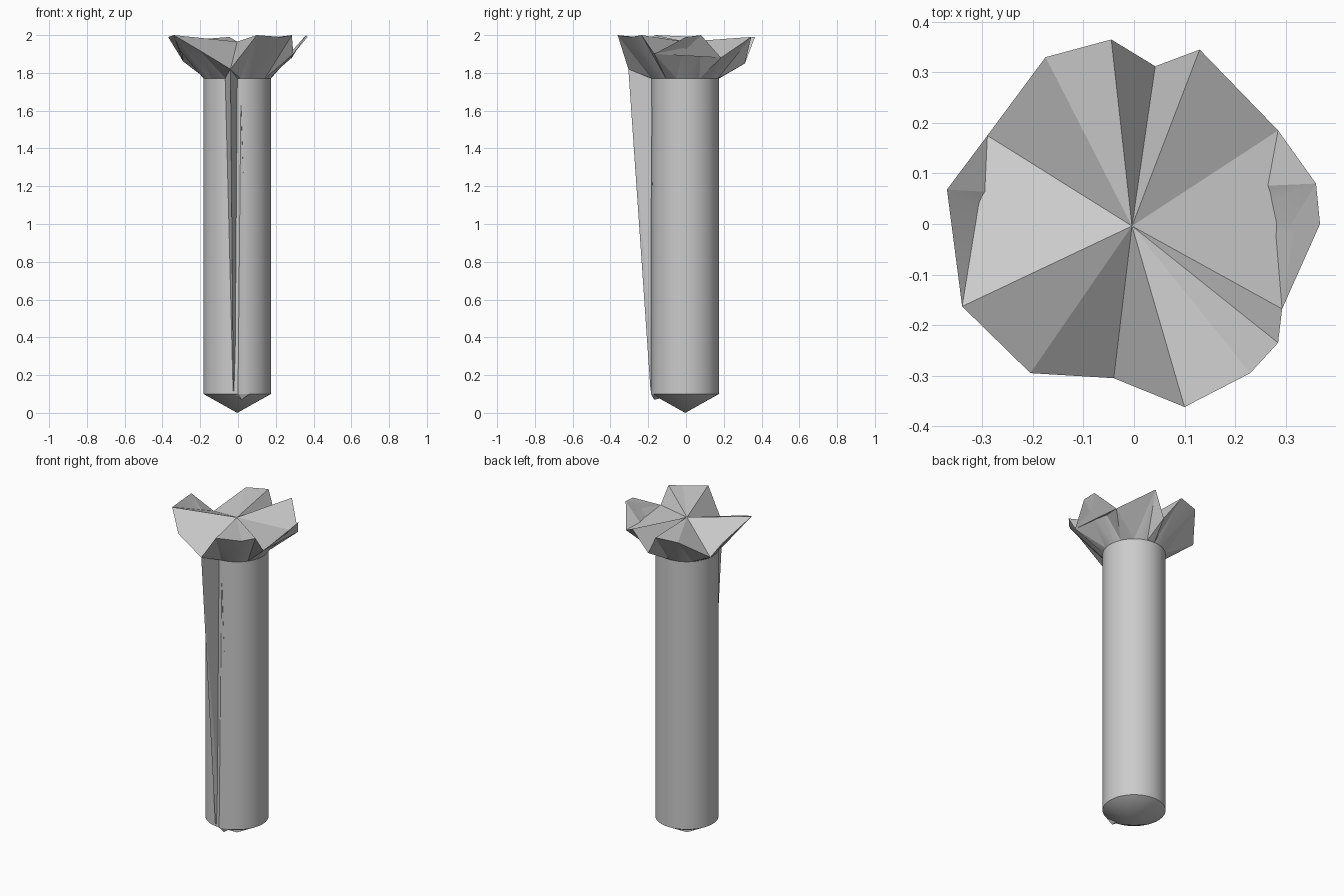
import bpy
import bmesh
from math import sin, cos, tau, atan2

cube = bpy.data.objects.get("Cube")
if cube:
    bpy.data.objects.remove(cube)

grey = bpy.data.materials.new("plain grey")
grey.use_nodes = True
grey.diffuse_color = (0.6, 0.6, 0.6, 1)
grey.node_tree.nodes["Principled BSDF"].inputs["Base Color"].default_value = (0.6, 0.6, 0.6, 1)

CX = CY = -0.004
RADIUS, SIDES = 0.178, 72
LOW, HIGH = 0.1, 1.77


def ring(bm, z):
    return [bm.verts.new((CX + RADIUS * cos(tau * i / SIDES),
                          CY + RADIUS * sin(tau * i / SIDES), z)) for i in range(SIDES)]


def finish(bm, name, smooth=None):
    bmesh.ops.recalc_face_normals(bm, faces=bm.faces)
    mesh = bpy.data.meshes.new(name)
    bm.to_mesh(mesh)
    bm.free()
    mesh.materials.append(grey)
    obj = bpy.data.objects.new(name, mesh)
    bpy.context.collection.objects.link(obj)
    if smooth:
        bpy.ops.object.select_all(action="DESELECT")
        obj.select_set(True)
        bpy.context.view_layer.objects.active = obj
        bpy.ops.object.shade_smooth_by_angle(angle=smooth)
    return obj


def hull(name, points):
    bm = bmesh.new()
    for p in points:
        bm.verts.new(p)
    bmesh.ops.convex_hull(bm, input=bm.verts)
    return finish(bm, name)


# Round shaft with a shallow pointed foot
bm = bmesh.new()
bottom, top = ring(bm, LOW), ring(bm, HIGH)
tip = bm.verts.new((CX, CY, 0))
for i in range(SIDES):
    j = (i + 1) % SIDES
    bm.faces.new((bottom[i], bottom[j], top[j], top[i]))
    bm.faces.new((tip, bottom[j], bottom[i]))
finish(bm, "shaft", 0.4)

# Jagged crown: rim points anticlockwise, starting on the model's left
rim_points = [
    (0.368, 0.0, 1.99), (0.36, 0.08, 2.0), (0.285, 0.185, 1.88), (0.13, 0.345, 1.99),
    (0.042, 0.312, 1.85), (-0.045, 0.365, 1.99), (-0.175, 0.33, 1.98), (-0.29, 0.175, 1.86),
    (-0.37, 0.068, 1.99), (-0.34, -0.163, 2.0), (-0.205, -0.295, 1.92), (-0.04, -0.305, 1.82),
    (0.10, -0.362, 2.0), (0.23, -0.295, 1.99), (0.285, -0.235, 2.0), (0.293, -0.168, 1.9)]
flap_tips = (0, 1, 8)

bm = bmesh.new()
rim = [bm.verts.new(p) for p in rim_points]
count = len(rim)
collar = ring(bm, HIGH)
centre = bm.verts.new((CX, CY, 1.965))

# Upper fan, with the upturned flaps hinged outside it
fan = [v for i, v in enumerate(rim) if i not in flap_tips]
for a, b in zip(fan, fan[1:] + fan[:1]):
    bm.faces.new((centre, a, b))
bm.faces.new((rim[7], rim[8], rim[9]))
bm.faces.new((rim[15], rim[0], rim[1]))
bm.faces.new((rim[15], rim[1], rim[2]))


# Underside joins each stretch of the collar to its nearest rim point
def nearest(i):
    a = tau * (i + 0.5) / SIDES
    gaps = [abs((atan2(p[1], p[0]) - a + tau / 2) % tau - tau / 2) for p in rim_points]
    return gaps.index(min(gaps))


for i in range(SIDES):
    j = (i + 1) % SIDES
    n, m = nearest(i), nearest(j)
    bm.faces.new((collar[i], collar[j], rim[n]))
    while n != m:
        bm.faces.new((collar[j], rim[(n + 1) % count], rim[n]))
        n = (n + 1) % count
finish(bm, "crown", 0.2)

# Tapered rib running down the front from the notch in the crown
hull("front_rib", [
    (-0.04, -0.305, 1.82), (-0.07, -0.16, HIGH), (0.0, -0.17, HIGH),
    (-0.025, -0.188, 0.12), (-0.03, -0.16, LOW), (-0.01, -0.16, LOW)])

# Slim second ridge and the chipped lower corner
hull("front_ridge", [
    (0.015, -0.183, 1.63), (0.0, -0.175, 1.6), (0.02, -0.175, 1.6),
    (0.0, -0.186, LOW), (0.02, -0.168, 0.07), (0.06, -0.17, LOW), (-0.025, -0.17, LOW),
    (0.05, -0.173, 0.65), (0.02, -0.12, 0.08)])
